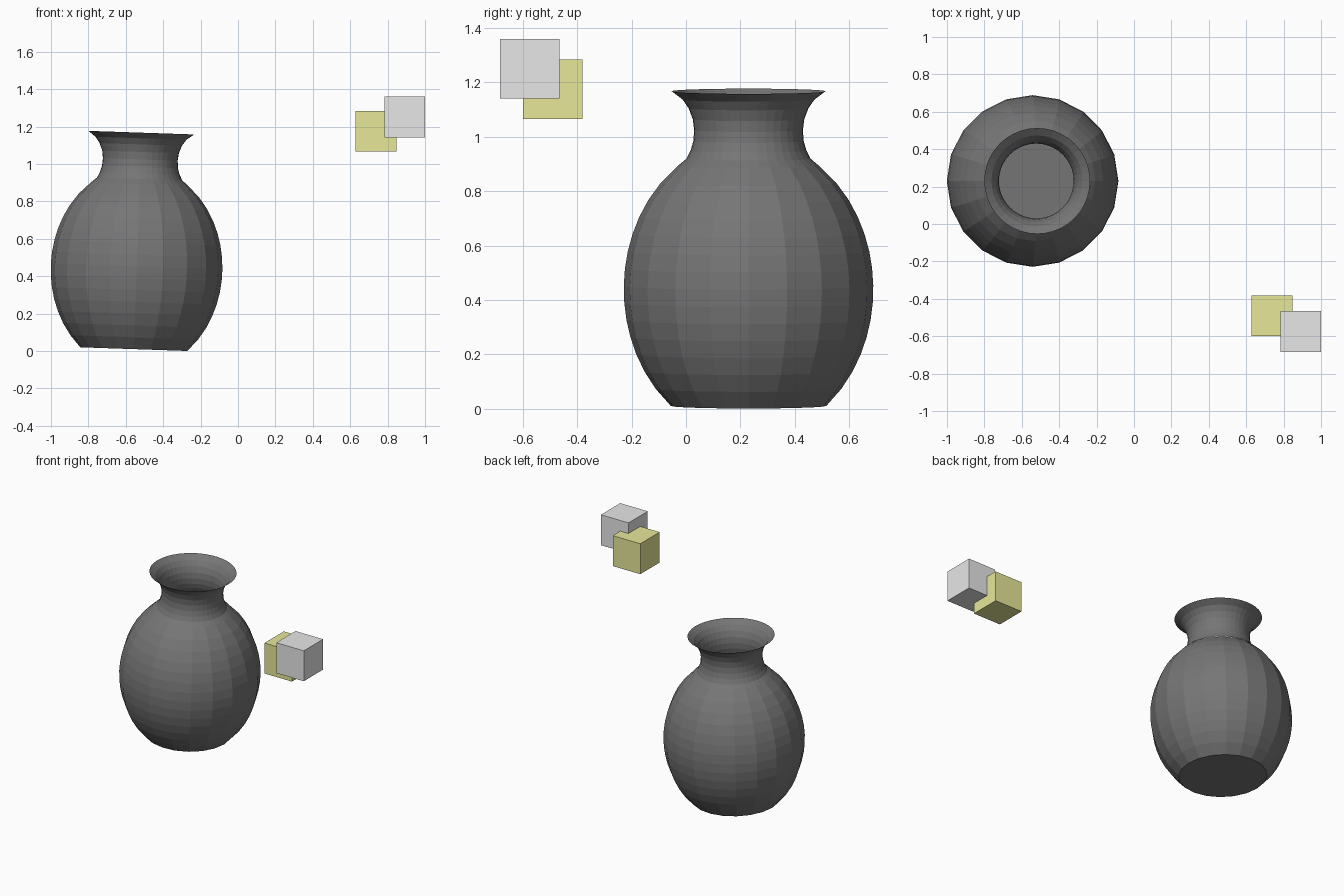
import bpy, bmesh, math

if "Cube" in bpy.data.objects:
    bpy.data.objects.remove(bpy.data.objects["Cube"], do_unlink=True)


def material(name, colour):
    mat = bpy.data.materials.new(name)
    mat.use_nodes = True
    mat.diffuse_color = (*colour, 1)
    mat.node_tree.nodes["Principled BSDF"].inputs["Base Color"].default_value = (*colour, 1)
    return mat


def add_object(name, bm, mat, location):
    mesh = bpy.data.meshes.new(name)
    bm.to_mesh(mesh)
    bm.free()
    mesh.materials.append(mat)
    obj = bpy.data.objects.new(name, mesh)
    obj.location = location
    bpy.context.collection.objects.link(obj)
    return obj


def lathe(profile, sides, floor=False):
    """Turn (radius, height) points round the z axis."""
    bm = bmesh.new()
    rings = []
    for r, z in profile:
        angles = [2 * math.pi * i / sides for i in range(sides)]
        rings.append([bm.verts.new((r * math.cos(a), r * math.sin(a), z)) for a in angles])
    for low, high in zip(rings, rings[1:]):
        for i in range(sides):
            j = (i + 1) % sides
            bm.faces.new((low[i], low[j], high[j], high[i]))
    if floor:
        bm.faces.new(rings[0][::-1])
    return bm


clay = material("dark grey clay", (0.18, 0.18, 0.18))
grey = material("light grey", (0.8, 0.8, 0.8))
yellow = material("pale yellow", (0.8, 0.8, 0.32))

# Vase: oval body with a flat floor, and a thin open neck with a flared lip
base = (-0.557, 0.23, 0.0105)
tilt = math.radians(1.95)
belly_radius, belly_height, half_height = 0.459, 0.43, 0.55
body_profile = []
for k in range(15):
    z = 0.885 * k / 14
    body_profile.append((belly_radius * math.sqrt(1 - ((z - belly_height) / half_height) ** 2), z))
neck_profile = [(body_profile[-1][0], 0.885), (0.228, 0.91), (0.213, 0.94), (0.203, 0.975),
                (0.2, 1.015), (0.205, 1.055), (0.22, 1.095), (0.243, 1.128), (0.283, 1.158)]
body = add_object("vase_body", lathe(body_profile, 20, floor=True), clay, base)
neck = add_object("vase_neck", lathe(neck_profile, 40), clay, base)
for part in (body, neck):
    part.rotation_euler.y = tilt

# Two small overlapping cubes
for name, mat, centre in (("yellow_cube", yellow, (0.738, -0.49, 1.175)),
                          ("grey_cube", grey, (0.891, -0.575, 1.251))):
    bm = bmesh.new()
    bmesh.ops.create_cube(bm, size=0.218)
    add_object(name, bm, mat, centre)
